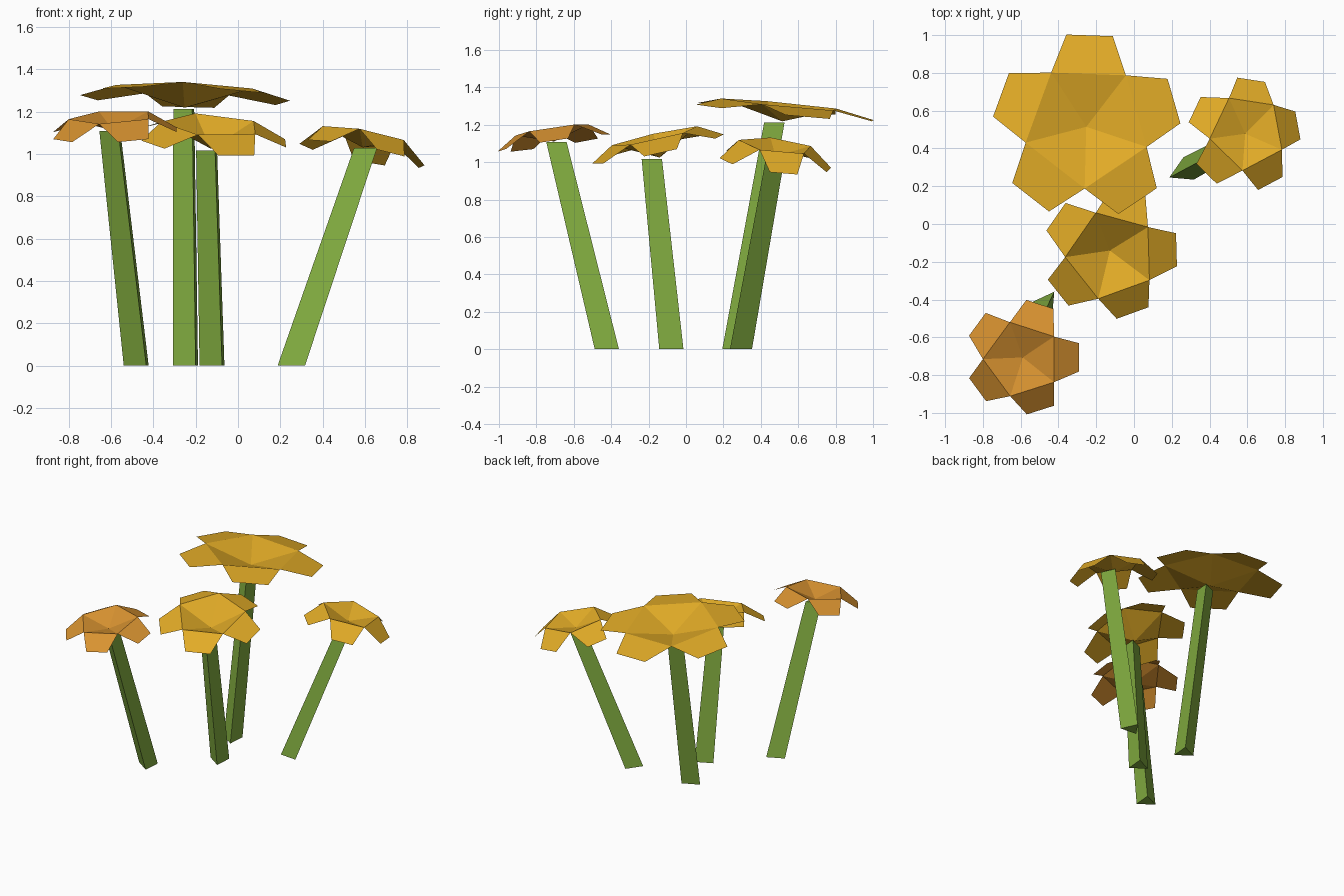
import bpy
import math
from mathutils import Vector

if "Cube" in bpy.data.objects:
    bpy.data.objects.remove(bpy.data.objects["Cube"])


def material(name, rgb):
    m = bpy.data.materials.new(name)
    m.diffuse_color = (*rgb, 1)
    m.use_nodes = True
    m.node_tree.nodes["Principled BSDF"].inputs["Base Color"].default_value = m.diffuse_color
    return m


GREEN = material("stem green", (0.22, 0.41, 0.05))
YELLOW = material("petal yellow", (0.76, 0.41, 0.02))
ORANGE = material("petal orange", (0.69, 0.29, 0.03))


def add_mesh(name, verts, faces, mat):
    me = bpy.data.meshes.new(name)
    me.from_pydata(verts, [], faces)
    me.materials.append(mat)
    ob = bpy.data.objects.new(name, me)
    bpy.context.collection.objects.link(ob)
    return ob


def polar(r, deg, z=0):
    a = math.radians(deg)
    return Vector((r * math.cos(a), r * math.sin(a), z))


def blossom(name, centre, slope, radius, turn, depth, droop, mat):
    """Five-sided cup with one drooping petal on each rim edge."""
    normal = Vector((-slope[0], -slope[1], 1)).normalized()
    rot = Vector((0, 0, 1)).rotation_difference(normal)
    pts = [Vector((0, 0, -depth))]
    pts += [polar(radius, turn + 72 * i) for i in range(5)]
    for i in range(5):
        mid = turn + 72 * i + 36
        for side in (-1, 1):
            pts.append(polar(radius * 1.43, mid, -droop)
                       + polar(radius * 0.365 * side, mid + 90))
    faces = []
    for i in range(5):
        a, b = 1 + i, 1 + (i + 1) % 5
        faces.append((0, a, b))
        faces.append((b, a, 6 + 2 * i, 7 + 2 * i))
    add_mesh(name, [Vector(centre) + rot @ p for p in pts], faces, mat)


def stem(name, base, top, turn):
    """Leaning three-sided stem, slightly thinner at the top."""
    verts = [Vector((*base, 0)) + polar(0.075, turn + 120 * i) for i in range(3)]
    verts += [Vector(top) + polar(0.063, turn + 120 * i) for i in range(3)]
    faces = [(2, 1, 0), (3, 4, 5)]
    faces += [(i, (i + 1) % 3, 3 + (i + 1) % 3, 3 + i) for i in range(3)]
    add_mesh(name, verts, faces, GREEN)


# Blossoms
blossom("orange_blossom", (-0.592, -0.716, 1.175), (0.05, 0.15), 0.208, 108, 0.065, 0.075, ORANGE)
blossom("middle_blossom", (-0.12, -0.165, 1.137), (-0.07, 0.22), 0.245, 110, 0.115, 0.067, YELLOW)
blossom("right_blossom", (0.60, 0.485, 1.09), (-0.19, -0.12), 0.206, 118, 0.06, 0.092, YELLOW)
blossom("large_blossom", (-0.25, 0.523, 1.308), (-0.03, -0.096), 0.337, 124, 0.09, 0.04, YELLOW)

# Stems
stem("orange_stem", (-0.465, -0.42), (-0.592, -0.69, 1.108), 55)
stem("middle_stem", (-0.107, -0.075), (-0.135, -0.18, 1.017), 55)
stem("right_stem", (0.255, 0.278), (0.605, 0.465, 1.028), 85)
stem("large_stem", (-0.232, 0.262), (-0.243, 0.475, 1.213), 55)
